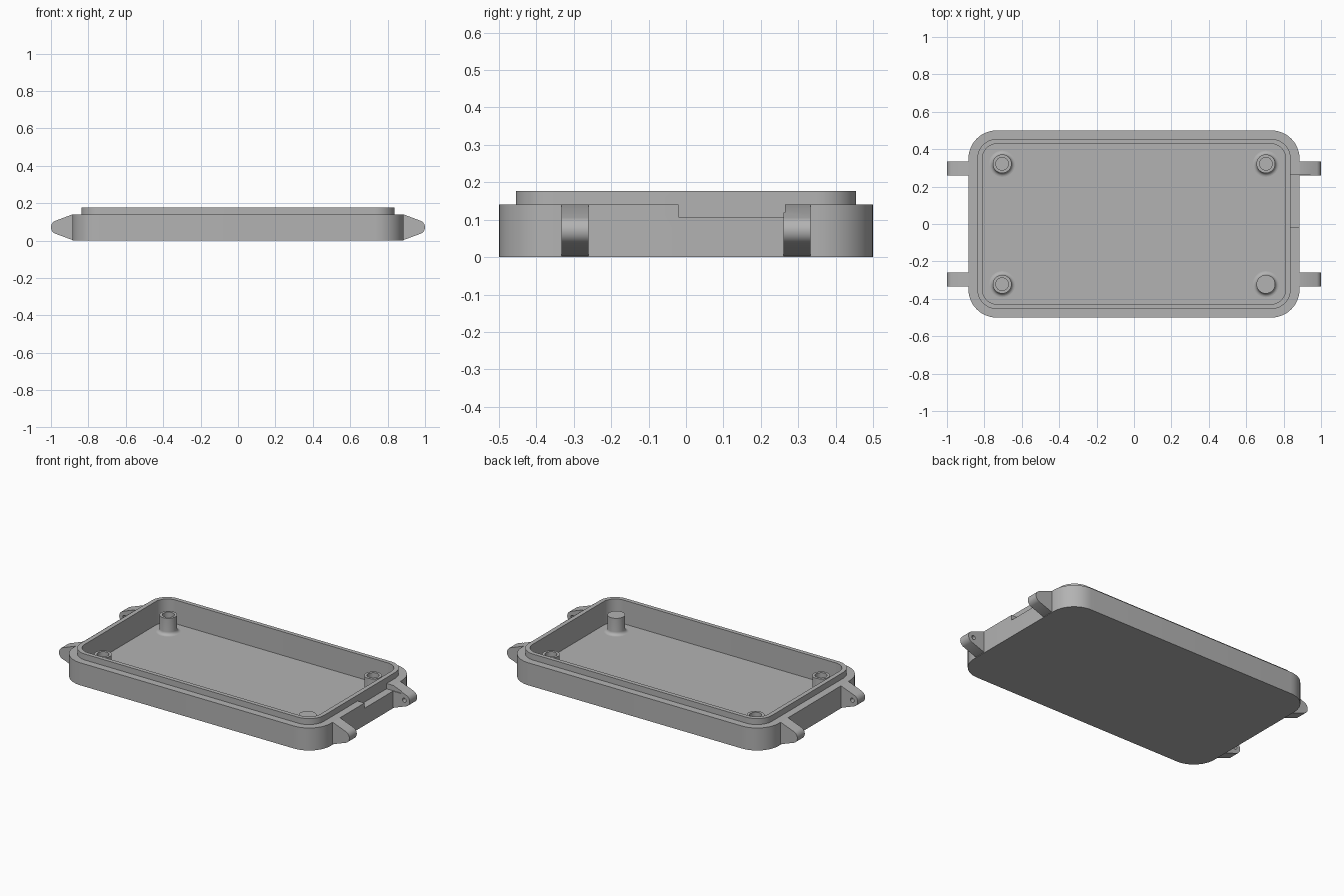
import bpy, bmesh, math
from mathutils import Vector

cube = bpy.data.objects.get("Cube")
if cube:
    bpy.data.objects.remove(cube, do_unlink=True)

grey = bpy.data.materials.new("plain grey")
grey.use_nodes = True
colour = (0.45, 0.45, 0.45, 1)
grey.diffuse_color = colour
grey.node_tree.nodes["Principled BSDF"].inputs["Base Color"].default_value = colour


def finish(name, bm):
    bmesh.ops.recalc_face_normals(bm, faces=bm.faces)
    mesh = bpy.data.meshes.new(name)
    bm.to_mesh(mesh)
    bm.free()
    mesh.materials.append(grey)
    obj = bpy.data.objects.new(name, mesh)
    bpy.context.collection.objects.link(obj)
    return obj


def select(obj):
    bpy.ops.object.select_all(action='DESELECT')
    obj.select_set(True)
    bpy.context.view_layer.objects.active = obj


def smooth(obj):
    select(obj)
    bpy.ops.object.shade_smooth_by_angle(angle=math.radians(30))


def loft(name, rings):
    """Skin a stack of closed rings and cap both ends."""
    bm = bmesh.new()
    loops = [[bm.verts.new(p) for p in ring] for ring in rings]
    n = len(loops[0])
    for a, b in zip(loops, loops[1:]):
        for i in range(n):
            j = (i + 1) % n
            bm.faces.new((a[i], a[j], b[j], b[i]))
    bm.faces.new(loops[0])
    bm.faces.new(loops[-1])
    return finish(name, bm)


def rounded_rect(hx, hy, r, z, steps=12):
    points = []
    for k, (sx, sy) in enumerate([(1, 1), (-1, 1), (-1, -1), (1, -1)]):
        for i in range(steps + 1):
            a = math.pi / 2 * (k + i / steps)
            points.append((sx * (hx - r) + r * math.cos(a),
                           sy * (hy - r) + r * math.sin(a), z))
    return points


def circle(x, y, r, z, n=32):
    return [(x + r * math.cos(math.tau * i / n),
             y + r * math.sin(math.tau * i / n), z) for i in range(n)]


def box(name, low, high):
    corners = [(low[0], low[1]), (high[0], low[1]), (high[0], high[1]), (low[0], high[1])]
    return loft(name, [[(x, y, z) for x, y in corners] for z in (low[2], high[2])])


def cut(obj, cutter):
    mod = obj.modifiers.new("cut", 'BOOLEAN')
    mod.operation = 'DIFFERENCE'
    mod.solver = 'EXACT'
    mod.object = cutter
    select(obj)
    bpy.ops.object.modifier_apply(modifier=mod.name)


# Tray: outer wall, ledge, raised lip, inner wall and floor
FLOOR, LEDGE, TOP = 0.03, 0.14, 0.177
tray = loft("tray", [
    rounded_rect(0.885, 0.5, 0.15, 0),
    rounded_rect(0.885, 0.5, 0.15, LEDGE),
    rounded_rect(0.838, 0.455, 0.105, LEDGE),
    rounded_rect(0.838, 0.455, 0.105, TOP),
    rounded_rect(0.811, 0.429, 0.08, TOP),
    rounded_rect(0.811, 0.429, 0.08, FLOOR),
])

# Notch in the ledge at the left end
notch = box("notch_cutter", (0.838, -0.02, 0.107), (0.94, 0.265, 0.16))
notch.hide_render = True
cut(tray, notch)
smooth(tray)

# Corner posts with flared feet; one is solid, the others are bored
POST_TOP = 0.134
for sx, sy, name in [(1, 1, "back_left"), (-1, 1, "back_right"),
                     (-1, -1, "front_right"), (1, -1, "front_left")]:
    x, y = sx * 0.705, sy * 0.322
    profile = []
    for i in range(7):
        a = math.pi / 2 * i / 6
        profile.append((0.07 - 0.02 * math.sin(a), FLOOR + 0.02 * (1 - math.cos(a))))
    profile.append((0.05, POST_TOP))
    if name != "front_left":
        profile += [(0.034, POST_TOP), (0.034, FLOOR + 0.01)]
    smooth(loft(name + "_post", [circle(x, y, r, z) for r, z in profile]))

# Hinge lugs: tapered, round-nosed, with a blind pin hole on the inner face
CX, CZ, R = 0.963, 0.071, 0.037
lug_side = [(0.87, LEDGE), (0.885, LEDGE)]
lug_side += [(CX + R * math.sin(a), CZ + R * math.cos(a))
             for a in [math.radians(22 + 136 * i / 16) for i in range(17)]]
lug_side += [(0.885, 0.003), (0.87, 0.003)]
for sx, side in [(1, "left"), (-1, "right")]:
    for sy, end in [(1, "back"), (-1, "front")]:
        lug = loft(f"{end}_{side}_lug",
                   [[(sx * x, sy * y, z) for x, z in lug_side] for y in (0.26, 0.333)])
        pin = loft("pin_cutter",
                   [[(sx * CX + px, sy * y, CZ + pz) for px, pz, _ in circle(0, 0, 0.013, 0, 16)]
                    for y in (0.24, 0.29)])
        pin.hide_render = True
        cut(lug, pin)
        bpy.data.objects.remove(pin, do_unlink=True)
        if sx > 0 and sy > 0:
            cut(lug, notch)
        smooth(lug)

bpy.data.objects.remove(notch, do_unlink=True)
